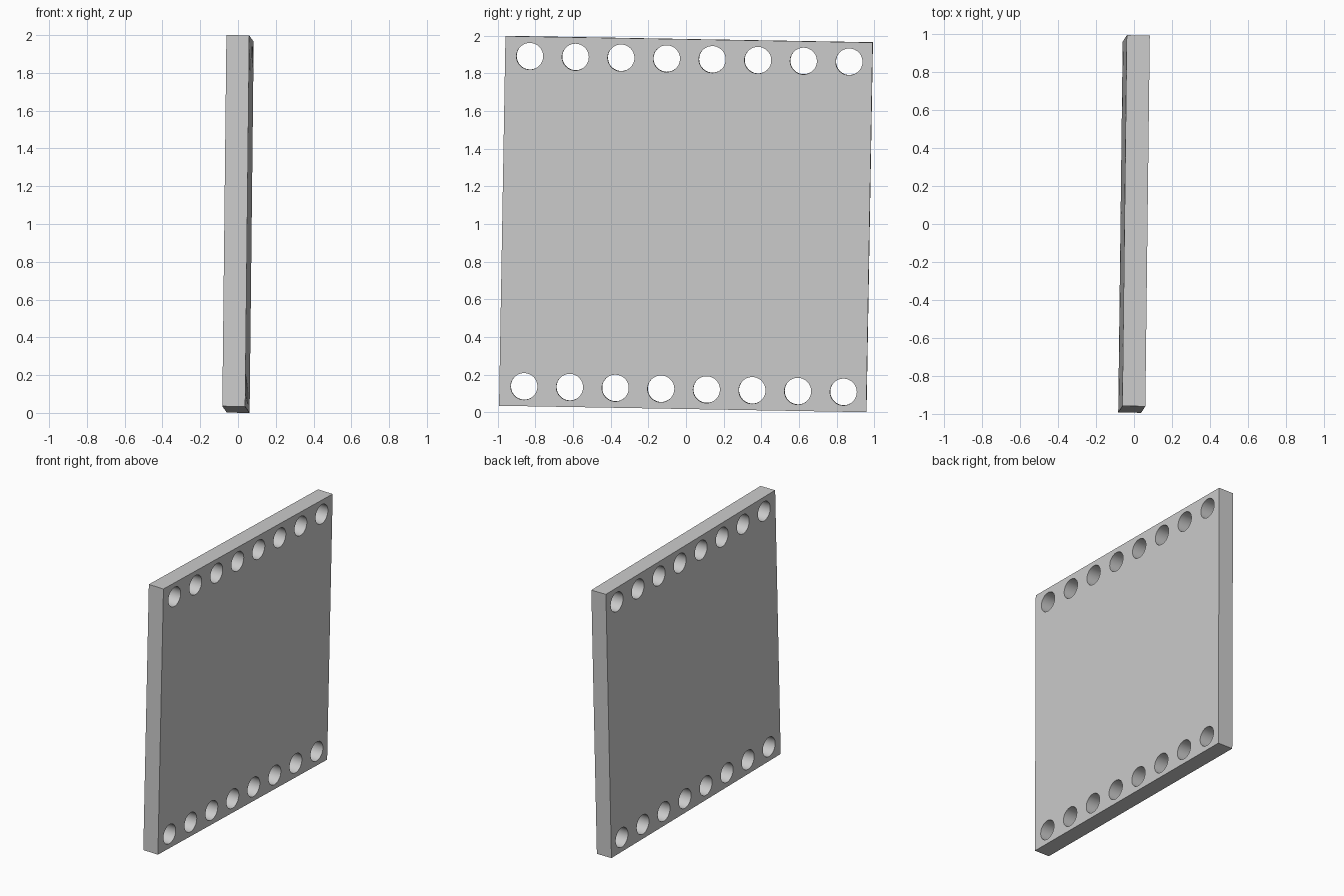
import bpy
import bmesh
from math import radians
from mathutils import Euler, Matrix, Vector

if "Cube" in bpy.data.objects:
    bpy.data.objects.remove(bpy.data.objects["Cube"], do_unlink=True)

THICK, WIDTH, HEIGHT = 0.121, 1.952, 1.965
HOLE_RADIUS, HOLE_PITCH, ROW_GAP, HOLES = 0.071, 0.2425, 1.755, 8

grey = bpy.data.materials.new("plain grey")
grey.use_nodes = True
colour = (0.6, 0.6, 0.6, 1)
grey.diffuse_color = colour
grey.node_tree.nodes["Principled BSDF"].inputs["Base Color"].default_value = colour


def make_object(name, bm):
    mesh = bpy.data.meshes.new(name)
    bm.to_mesh(mesh)
    bm.free()
    mesh.materials.append(grey)
    obj = bpy.data.objects.new(name, mesh)
    bpy.context.collection.objects.link(obj)
    return obj


# Flat square plate
bm = bmesh.new()
bmesh.ops.create_cube(bm, size=1)
bmesh.ops.scale(bm, vec=Vector((THICK, WIDTH, HEIGHT)), verts=bm.verts)
plate = make_object("perforated_plate", bm)

# Two rows of round holes through the thickness
bm = bmesh.new()
for row in (-1, 1):
    for i in range(HOLES):
        y = (i - (HOLES - 1) / 2) * HOLE_PITCH + 0.004
        place = Matrix.Translation((0, y, row * ROW_GAP / 2)) @ Matrix.Rotation(radians(90), 4, "Y")
        bmesh.ops.create_cone(bm, cap_ends=True, segments=48, radius1=HOLE_RADIUS,
                              radius2=HOLE_RADIUS, depth=THICK * 2, matrix=place)
cutter = make_object("hole_cutter", bm)
cutter.hide_render = True

bpy.ops.object.select_all(action="DESELECT")
plate.select_set(True)
bpy.context.view_layer.objects.active = plate
cut = plate.modifiers.new("holes", "BOOLEAN")
cut.operation = "DIFFERENCE"
cut.solver = "EXACT"
cut.object = cutter
bpy.ops.object.modifier_apply(modifier=cut.name)
bpy.data.objects.remove(cutter, do_unlink=True)
bpy.ops.object.shade_smooth_by_angle(angle=radians(30))

# Slight lean of the whole plate
plate.rotation_euler = Euler((radians(-1), radians(0.62), radians(-0.7)))
plate.location = (0, 0, 1)
